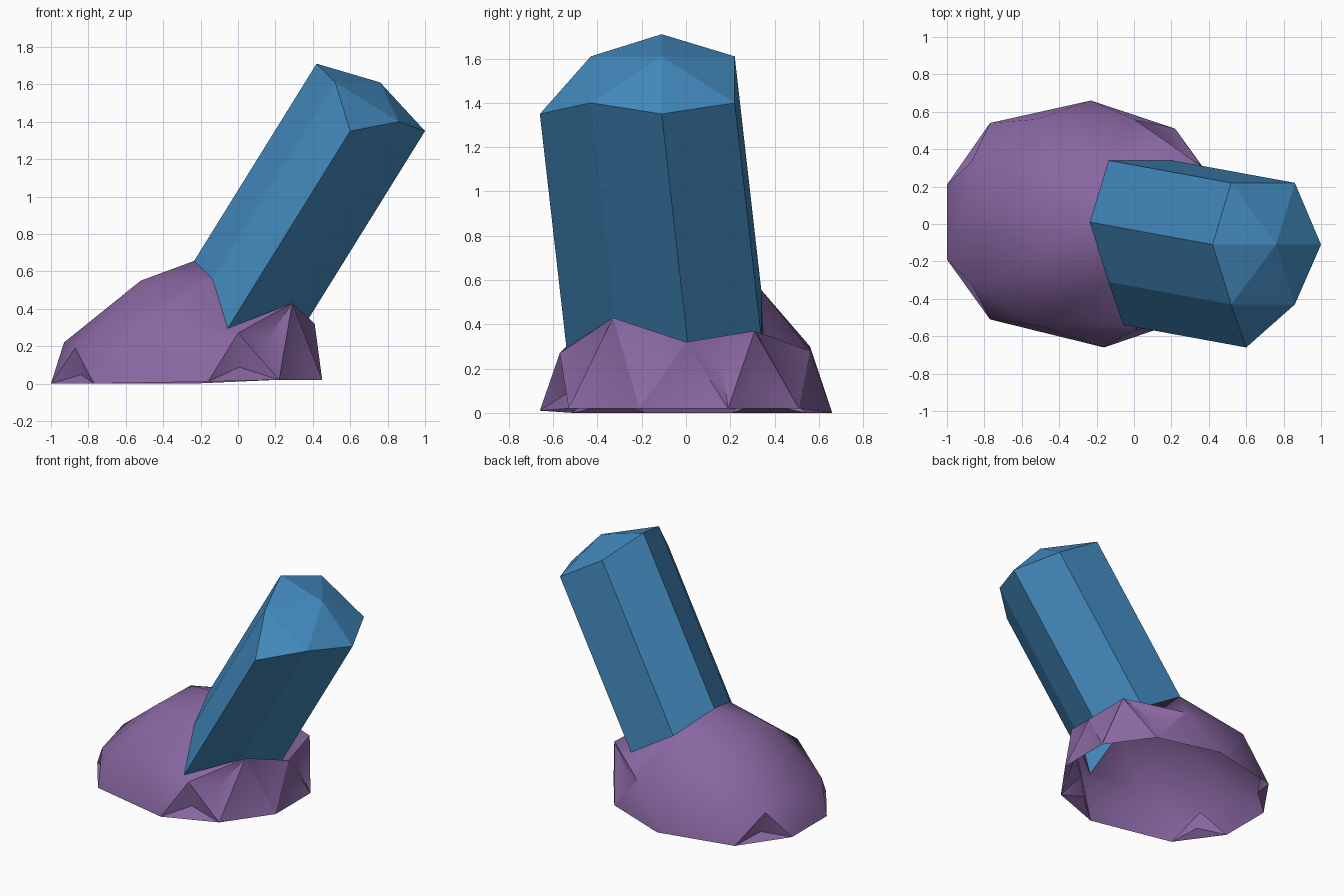
import bpy, bmesh, math
from mathutils import Vector

if "Cube" in bpy.data.objects:
    bpy.data.objects.remove(bpy.data.objects["Cube"])


def make_part(name, verts, faces, colour, dents=(), depth=0.0, smooth=None):
    bm = bmesh.new()
    bv = [bm.verts.new(v) for v in verts]
    bf = [bm.faces.new([bv[i] for i in f]) for f in faces]
    bmesh.ops.recalc_face_normals(bm, faces=bm.faces)
    # push the middle of chosen faces inwards, keeping their borders crisp
    for i in dents:
        for e in bf[i].edges:
            e.smooth = False
    if dents:
        bmesh.ops.poke(bm, faces=[bf[i] for i in dents], offset=-depth)
    me = bpy.data.meshes.new(name)
    bm.to_mesh(me)
    bm.free()
    ob = bpy.data.objects.new(name, me)
    bpy.context.collection.objects.link(ob)
    mat = bpy.data.materials.new(name + "_colour")
    mat.diffuse_color = colour
    mat.use_nodes = True
    mat.node_tree.nodes["Principled BSDF"].inputs["Base Color"].default_value = mat.diffuse_color
    me.materials.append(mat)
    if smooth:
        bpy.ops.object.select_all(action='DESELECT')
        ob.select_set(True)
        bpy.context.view_layer.objects.active = ob
        bpy.ops.object.shade_smooth_by_angle(angle=math.radians(smooth))
    return ob


# crystal: seven-sided prism slid along a leaning axis, with a faceted tip
tip_ring = [Vector(p) for p in (
    (0.42, -0.11, 1.71), (0.52, 0.22, 1.61), (0.86, 0.22, 1.40),
    (1.00, -0.11, 1.35), (0.86, -0.43, 1.40), (0.60, -0.66, 1.35),
    (0.52, -0.43, 1.61))]
lean = Vector((-0.655, 0.12, -1.055))
collar = [p + lean for p in tip_ring]
apex = Vector((0.76, -0.11, 1.61))
n = len(tip_ring)
sides = [(i, (i + 1) % n, n + (i + 1) % n, n + i) for i in range(n)]
fan = [0, 1, 2, 3, 4, 6]
tip = [(a, b, 2 * n) for a, b in zip(fan, fan[1:] + fan[:1])] + [(4, 5, 6)]
make_part("crystal", tip_ring + collar + [apex], sides + tip,
          (0.055, 0.25, 0.51, 1))

# rock base: open faceted dome, floor ring and middle ring joined in a zigzag
rim = [(0.45, 0.19, 0.02), (0.22, 0.51, 0.02), (-0.23, 0.66, 0),
       (-0.77, 0.54, 0), (-1, 0.21, 0), (-1, -0.19, 0), (-0.77, -0.51, 0),
       (-0.16, -0.66, 0.01), (0.22, -0.53, 0.02), (0.45, -0.21, 0.02)]
mid = [(0.36, 0.31, 0.37), (0.0, 0.56, 0.28), (-0.52, 0.56, 0.30),
       (-0.87, 0.33, 0.19), (-0.93, 0.01, 0.22), (-0.87, -0.32, 0.19),
       (-0.52, -0.54, 0.30), (0.0, -0.57, 0.27), (0.29, -0.33, 0.43),
       (0.41, 0.0, 0.32)]
k = len(rim)
faces = []
for i in range(k):
    j = (i + 1) % k
    faces += [(i, j, k + i), (k + i, j, k + j)]

# upper dome: middle ring up to the collar around the crystal
M = range(k, 2 * k)
A, B, C, D, E, G, F = range(2 * k, 2 * k + n)
U, V = 2 * k + n, 2 * k + n + 1
faces += [(M[2], M[3], U), (M[3], M[4], U), (M[4], V, U), (M[4], M[5], V),
          (M[5], M[6], V), (U, B, M[2]), (U, A, B), (U, V, A), (V, F, A),
          (V, M[6], F), (M[6], G, F), (M[6], M[7], G), (M[1], M[2], B),
          (C, M[1], B), (M[0], M[1], C), (D, M[0], C), (M[9], M[0], D),
          (M[8], M[9], D), (E, M[8], D), (G, M[8], E), (M[7], M[8], G)]
upper = [(-0.52, 0.20, 0.54), (-0.52, -0.19, 0.55)]
# dented facets: the jagged collar on the right, two chips on the left
chips = [14, 15, 16, 17, 18, 19, 0, 1, 6, 10]
make_part("rock_base", rim + mid + collar + upper, faces,
          (0.25, 0.135, 0.36, 1), dents=chips, depth=0.05, smooth=48)
